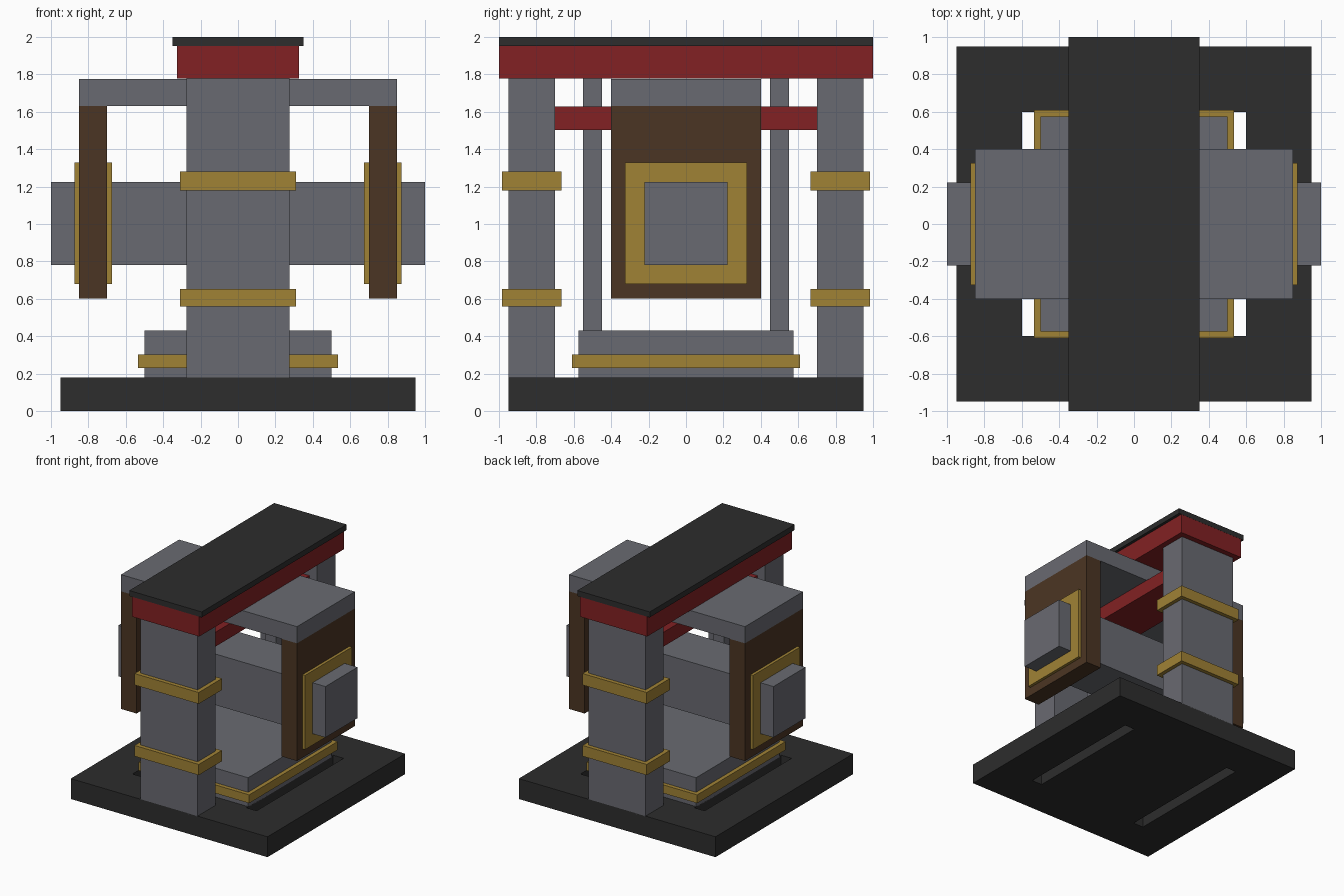
import bpy, bmesh

if "Cube" in bpy.data.objects:
    bpy.data.objects.remove(bpy.data.objects["Cube"])


def material(name, rgb):
    def lin(c):
        c /= 255
        return c / 12.92 if c <= 0.04045 else ((c + 0.055) / 1.055) ** 2.4
    m = bpy.data.materials.new(name)
    m.diffuse_color = (*[lin(c) for c in rgb], 1)
    m.use_nodes = True
    m.node_tree.nodes["Principled BSDF"].inputs["Base Color"].default_value = m.diffuse_color
    return m


STONE = material("grey stone", (105, 106, 113))
DARK = material("dark slate", (45, 45, 45))
RED = material("red paint", (130, 33, 35))
GOLD = material("gold trim", (160, 130, 53))
WOOD = material("brown wood", (75, 53, 35))


def finish(name, bm, mat):
    bmesh.ops.recalc_face_normals(bm, faces=bm.faces)
    me = bpy.data.meshes.new(name)
    bm.to_mesh(me)
    bm.free()
    me.materials.append(mat)
    ob = bpy.data.objects.new(name, me)
    bpy.context.collection.objects.link(ob)
    return ob


def box(name, mat, x, y, z):
    """Axis-aligned box from (min, max) ranges."""
    bm = bmesh.new()
    bmesh.ops.create_cube(bm, size=1)
    for v in bm.verts:
        v.co = [r[0] + (c + 0.5) * (r[1] - r[0]) for c, r in zip(v.co, (x, y, z))]
    return finish(name, bm, mat)


def sym(h):
    return (-h, h)


def side(s, a, b):
    return tuple(sorted((s * a, s * b)))


# Base plate with a long slot on either side of the plinth
xs = (-0.95, -0.6, -0.5, 0.5, 0.6, 0.95)
ys = (-0.95, -0.6, 0.6, 0.95)
bm = bmesh.new()
grid = [[bm.verts.new((x, y, 0)) for y in ys] for x in xs]
for i in range(5):
    for j in range(3):
        if not (i in (1, 3) and j == 1):
            bm.faces.new((grid[i][j], grid[i + 1][j], grid[i + 1][j + 1], grid[i][j + 1]))
top = bmesh.ops.extrude_face_region(bm, geom=bm.faces[:], use_keep_orig=True)["geom"]
for v in top:
    if isinstance(v, bmesh.types.BMVert):
        v.co.z = 0.178
finish("base_plate", bm, DARK)

# Plinth and its trim
box("plinth", STONE, sym(0.5), sym(0.575), (0.17, 0.43))
box("plinth_band", GOLD, sym(0.535), sym(0.61), (0.23, 0.303))

# Front and back pillars with bands, and the slim inner posts
for s, where in ((-1, "front"), (1, "back")):
    box(where + "_pillar", STONE, sym(0.275), side(s, 0.7, 0.95), (0.17, 1.78))
    for level, z in (("lower", (0.558, 0.652)), ("upper", (1.18, 1.28))):
        box(f"{where}_{level}_band", GOLD, sym(0.31), side(s, 0.665, 0.985), z)
    box(where + "_post", STONE, sym(0.05), side(s, 0.45, 0.55), (0.42, 1.78))

# Tie beam and roof
box("tie_beam", RED, sym(0.2), sym(0.7), (1.503, 1.628))
box("roof_beam", RED, sym(0.325), sym(0.999), (1.778, 1.952))
box("roof_cap", DARK, sym(0.35), sym(1.0), (1.952, 2.0))

# Cross arm, horizontal shaft and hanging side panels
box("cross_arm", STONE, sym(0.85), sym(0.4), (1.63, 1.776))
box("shaft", STONE, sym(1.0), sym(0.222), (0.78, 1.225))
for s, where in ((-1, "left"), (1, "right")):
    box(where + "_panel", WOOD, side(s, 0.7, 0.85), sym(0.4), (0.603, 1.63))
    box(where + "_collar", GOLD, side(s, 0.675, 0.875), sym(0.325), (0.68, 1.328))
